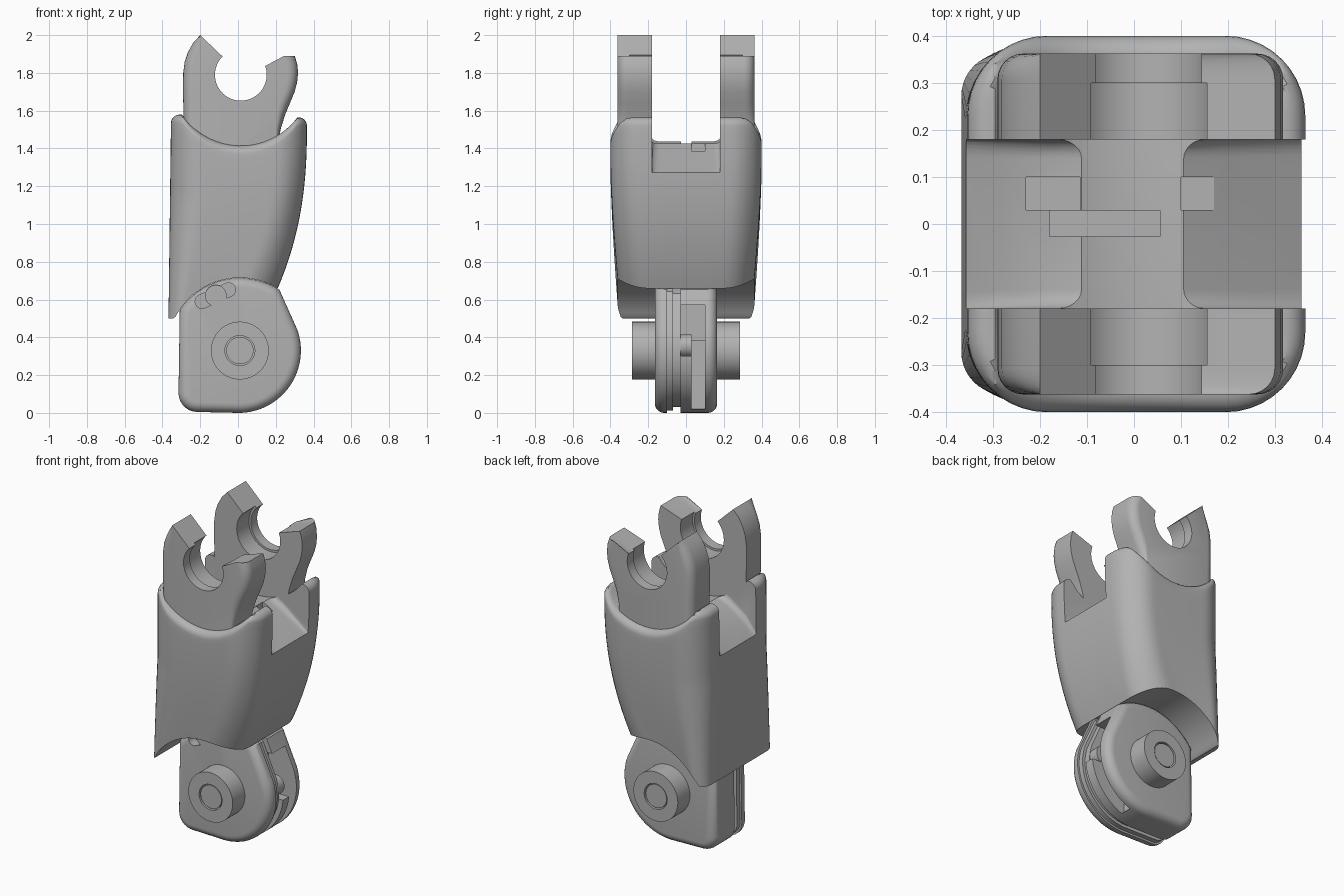
import bpy, bmesh
from math import sin, cos, pi, sqrt, radians
from mathutils import Vector

if bpy.data.objects.get("Cube"):
    bpy.data.objects.remove(bpy.data.objects["Cube"], do_unlink=True)

grey = bpy.data.materials.new("satin_grey")
grey.use_nodes = True
grey.diffuse_color = (0.45, 0.45, 0.45, 1)
grey.node_tree.nodes["Principled BSDF"].inputs["Base Color"].default_value = (0.45, 0.45, 0.45, 1)

PIVOT = (0.01, 0.33)       # lower joint axis in x, z
SOCKET = (0.015, 1.79)     # upper joint axis in x, z
STEPS = 6                  # segments in a rounded edge


def finish(bm, name):
    bmesh.ops.recalc_face_normals(bm, faces=bm.faces[:])
    me = bpy.data.meshes.new(name)
    bm.to_mesh(me)
    bm.free()
    ob = bpy.data.objects.new(name, me)
    bpy.context.collection.objects.link(ob)
    me.materials.append(grey)
    return ob


def select(ob):
    bpy.ops.object.select_all(action='DESELECT')
    ob.select_set(True)
    bpy.context.view_layer.objects.active = ob


def smooth(ob):
    select(ob)
    bpy.ops.object.shade_smooth_by_angle(angle=radians(32))


def skin(bm, loops):
    n = len(loops[0])
    for lo, hi in zip(loops, loops[1:]):
        for i in range(n):
            j = (i + 1) % n
            bm.faces.new((lo[i], lo[j], hi[j], hi[i]))


def stack(name, layers):
    """Join (y, x-z outline) layers into one closed solid."""
    bm = bmesh.new()
    loops = [[bm.verts.new((x, y, z)) for x, z in pts] for y, pts in layers]
    skin(bm, loops)
    bm.faces.new(loops[0])
    bm.faces.new(loops[-1][::-1])
    return finish(bm, name)


def prism(name, pts, y0, y1):
    return stack(name, [(y0, pts), (y1, pts)])


def rounded(name, shape, y0, y1, r):
    """Solid from y0 to y1 whose y1 rim is rounded; shape(d) is the outline inset by d."""
    s = 1 if y1 > y0 else -1
    layers = [(y0, shape(0))]
    for k in range(STEPS + 1):
        q = k / STEPS * pi / 2
        layers.append((y1 - s * r * (1 - sin(q)), shape(r * (1 - cos(q)))))
    return stack(name, layers)


def arc(c, r, a0, a1, n):
    return [(c[0] + r * cos(radians(a0 + (a1 - a0) * i / n)),
             c[1] + r * sin(radians(a0 + (a1 - a0) * i / n))) for i in range(n + 1)]


def disc(name, c, r, y0, y1):
    return prism(name, arc(c, r, 0, 354.375, 63), y0, y1)


def box(name, x0, x1, y0, y1, z0, z1):
    return prism(name, [(x0, z0), (x1, z0), (x1, z1), (x0, z1)], y0, y1)


def cut(ob, *cutters):
    """Subtract the cutters, then remove them."""
    for c in cutters:
        m = ob.modifiers.new("cut", 'BOOLEAN')
        m.operation, m.solver, m.object = 'DIFFERENCE', 'EXACT', c
        select(ob)
        bpy.ops.object.modifier_apply(modifier=m.name)
        bpy.data.objects.remove(c, do_unlink=True)


# Shell: rounded section lofted between two cylindrical joint surfaces
def section(t, inset):
    """Half outline (y >= 0) from the -x middle round to the +x middle."""
    xa = -0.368 + 0.013 * t + inset
    xb = 0.21 + 0.155 * (1 - (1 - t) ** 2.4) - inset
    hy = 0.363 + 0.038 * sin(t * pi / 2) - inset
    ra = 0.09 + 0.08 * min(1, t * 1.6) - inset
    rb = 0.17 - inset
    pts = [(xa, 0.0), (xa, (hy - ra) / 2)]
    pts += arc((xa + ra, hy - ra), ra, 180, 90, 10)
    x0, x1 = xa + ra, xb - rb
    pts += [(x0 + (x1 - x0) * i / 14, hy) for i in range(1, 14)]
    pts += arc((xb - rb, hy - rb), rb, 90, 0, 10)
    return pts + [(xb, (hy - rb) / 2), (xb, 0.0)]


def low(x):
    d = max(-0.345, min(0.345, x - PIVOT[0]))
    return PIVOT[1] + sqrt(0.385 ** 2 - d * d)


def high(x):
    d = max(-0.31, min(0.3, x - SOCKET[0]))
    return SOCKET[1] - sqrt(0.375 ** 2 - d * d)


FILLET, ROWS = 0.045, 24
foot, rim = section(0, 0), section(1, 0)
rings = []
for k in range(ROWS + 1):
    t = k / ROWS
    rings.append([(x, y, low(f[0]) * (1 - t) + (high(r[0]) - FILLET) * t)
                  for (x, y), f, r in zip(section(t, 0), foot, rim)])
for k in range(1, STEPS + 1):
    q = k / STEPS * pi / 2
    rings.append([(x, y, high(x) - FILLET * (1 - sin(q)))
                  for x, y in section(1, FILLET * (1 - cos(q)))])

bm = bmesh.new()
loops = []
for ring in rings:
    back = [bm.verts.new(p) for p in ring]
    front = [bm.verts.new((x, -y, z)) for x, y, z in ring[1:-1]]
    loops.append(back + front[::-1])
skin(bm, loops)
for lp in (loops[0], loops[-1]):
    for i in range(len(lp) // 2):
        quad = [lp[i], lp[i + 1], lp[-(i + 1)], lp[-i]]
        bm.faces.new(list(dict.fromkeys(quad)))
shell = finish(bm, "shell")

# Saddle notch across the shell with coved edges, and cable pockets
saddle = [(-0.45, 1.19), (-0.37, 1.25), (-0.29, 1.33), (-0.18, 1.41), (-0.08, 1.45), (0.0, 1.46), (0.05, 1.455),
          (0.1, 1.43), (0.19, 1.375), (0.36, 1.27), (0.45, 1.21), (0.45, 1.9), (-0.45, 1.9)]


def coved(d):
    return [(x, z + d if 1.3 < z < 1.8 else z) for x, z in saddle]


notch_layers = []
for k in range(STEPS + 1):
    q = k / STEPS * pi / 2
    notch_layers.append((0.18 - 0.04 * (1 - sin(q)), coved(0.04 * (1 - cos(q)))))
notch_layers = [(-y, pts) for y, pts in notch_layers[::-1]] + notch_layers
cut(shell, stack("notch_cutter", notch_layers),
    box("pocket_cutter", -0.23, -0.115, 0.03, 0.1, 1.0, 1.6),
    box("pocket_cutter", 0.1, 0.17, 0.03, 0.1, 1.385, 1.6),
    box("pocket_cutter", -0.18, 0.055, -0.027, 0.029, 1.25, 1.6))
smooth(shell)

# Fork prongs with an open snap socket and rounded outer corners
prong_outline = ([(-0.28, 1.3), (-0.287, 1.5), (-0.291, 1.7), (-0.29, 1.8), (-0.282, 1.86), (-0.265, 1.91),
                  (-0.237, 1.96), (-0.2, 2.0)]
                 + arc(SOCKET, 0.137, 135, 380, 40)
                 + [(0.3, 1.89), (0.313, 1.85), (0.318, 1.8), (0.313, 1.75), (0.3, 1.7), (0.275, 1.64),
                    (0.25, 1.58), (0.225, 1.5), (0.2, 1.3)])


def prong_shape(d):
    pts = []
    for x, z in prong_outline:
        weight = max(0, min(1, (abs(x) - 0.2) / 0.06))
        pts.append((x - d * weight * (1 if x > 0 else -1), z))
    return pts


for side, name in ((-1, "front_prong"), (1, "back_prong")):
    prong = rounded(name, prong_shape, side * 0.18, side * 0.363, 0.055)
    cut(prong, disc("bore_cutter", SOCKET, 0.15, side * 0.1, side * 0.3))
    smooth(prong)

# Knuckle: two rounded plates with a grooved core between them
knuckle_outline = (arc((-0.215, 0.105), 0.1, 180, 270, 8) + arc((0.003, 0.33), 0.33, 270, 380, 28)
                   + arc(PIVOT, 0.384, 57, 146, 20))


def knuckle_shape(d):
    """Knuckle outline offset inward by d."""
    pts = [Vector(p) for p in knuckle_outline]
    out = []
    for i, p in enumerate(pts):
        u = (p - pts[i - 1]).normalized()
        v = (pts[(i + 1) % len(pts)] - p).normalized()
        normal = Vector((-u.y - v.y, u.x + v.x))
        out.append(tuple(p + normal * d / (1 + u.dot(v))))
    return out


front_plate = rounded("front_knuckle_plate", knuckle_shape, -0.1, -0.165, 0.05)
back_plate = rounded("back_knuckle_plate", knuckle_shape, -0.03, 0.165, 0.05)
smooth(prism("knuckle_fin", knuckle_shape(0.012), -0.1, -0.07))
smooth(prism("knuckle_core", knuckle_shape(0.03), -0.07, -0.03))

slot = arc((-0.19, 0.59), 0.037, 116, 296, 12) + arc((-0.05, 0.652), 0.037, -64, 116, 12)
cut(front_plate, prism("slot_cutter", slot, -0.3, -0.105))
cut(back_plate, box("pocket_cutter", 0.14, 0.5, -0.05, 0.1, 0.3, 0.57),
    box("pocket_cutter", 0.1, 0.5, 0.03, 0.1, 0.02, 0.38))
smooth(front_plate)
smooth(back_plate)

# Pins and bosses along the joint axis
smooth(disc("slide_pin", (-0.117, 0.62), 0.057, -0.165, -0.05))
smooth(disc("pocket_pin", (0.24, 0.355), 0.06, -0.035, 0.03))
for side, name in ((-1, "front"), (1, "back")):
    boss = disc(name + "_boss", PIVOT, 0.153, side * 0.15, side * 0.285)
    cut(boss, disc("bore_cutter", PIVOT, 0.079, side * 0.24, side * 0.4))
    smooth(boss)
    smooth(disc(name + "_axle", PIVOT, 0.072, side * 0.2, side * 0.28))
